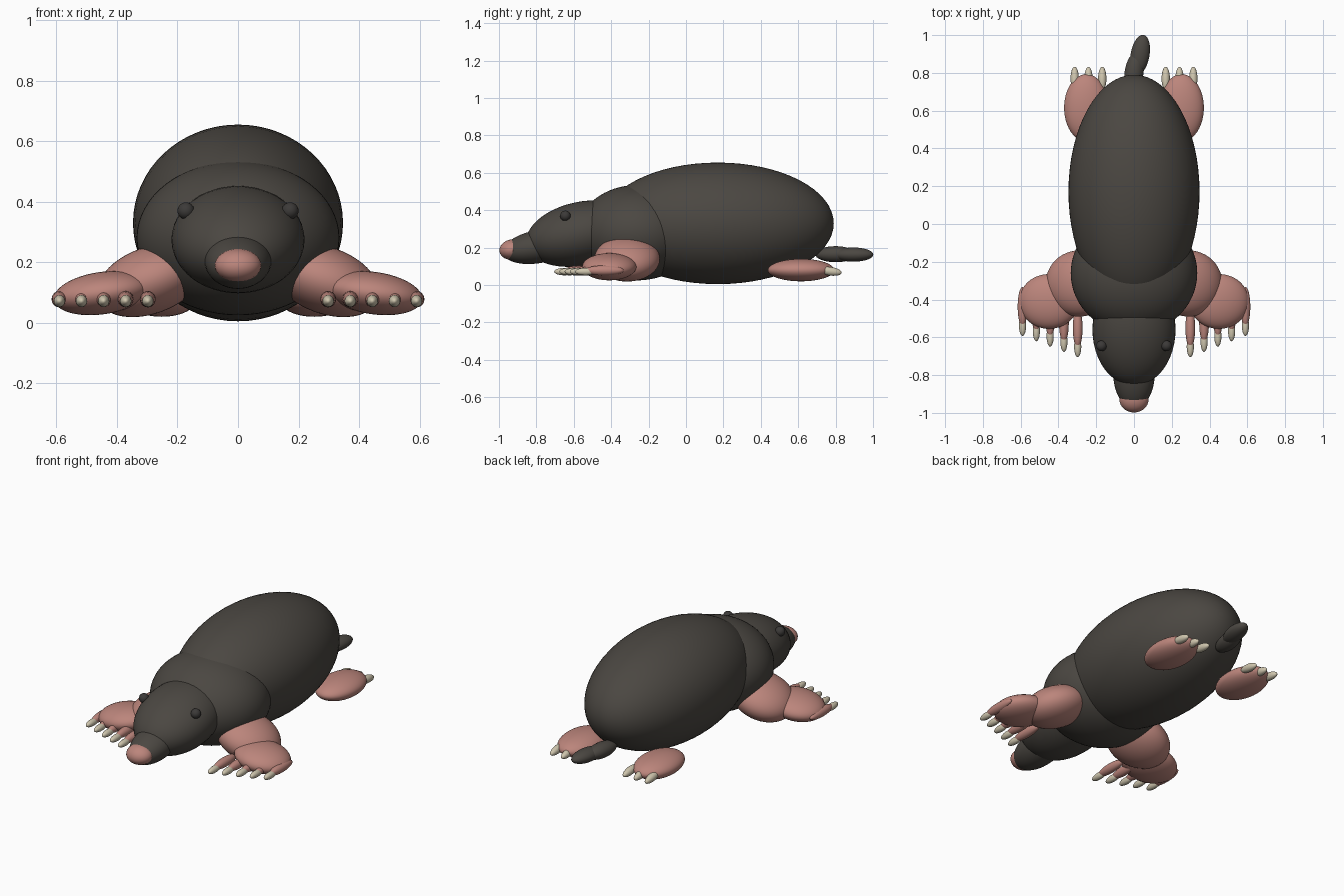
import bpy
from math import radians

cube = bpy.data.objects.get("Cube")
if cube:
    bpy.data.objects.remove(cube, do_unlink=True)


def material(name, rgb):
    mat = bpy.data.materials.new(name)
    mat.use_nodes = True
    mat.diffuse_color = (*rgb, 1)
    mat.node_tree.nodes["Principled BSDF"].inputs["Base Color"].default_value = (*rgb, 1)
    return mat


fur = material("dark fur", (0.07, 0.063, 0.054))
skin = material("pink skin", (0.50, 0.235, 0.20))
claw = material("ivory claw", (0.62, 0.56, 0.42))
eye_black = material("eye black", (0.045, 0.042, 0.04))


def ellipsoid(name, centre, radii, mat, tilt=(0, 0, 0), segments=48):
    """Smooth ellipsoid with its poles along y; tilt is in degrees."""
    bpy.ops.mesh.primitive_uv_sphere_add(segments=segments, ring_count=segments // 2)
    obj = bpy.context.object
    obj.name = name
    for v in obj.data.vertices:
        x, y, z = v.co
        v.co = (x * radii[0], z * radii[1], -y * radii[2])
    obj.location = centre
    obj.rotation_euler = [radians(a) for a in tilt]
    obj.data.materials.append(mat)
    bpy.ops.object.shade_smooth()
    return obj


# Trunk, head and snout
ellipsoid("body", (0, 0.17, 0.33), (0.347, 0.62, 0.325), fur, segments=64)
ellipsoid("shoulders", (0, -0.26, 0.28), (0.335, 0.32, 0.255), fur, segments=64)
ellipsoid("head", (0, -0.56, 0.275), (0.22, 0.30, 0.17), fur, (12, 0, 0))
ellipsoid("snout", (0, -0.79, 0.205), (0.11, 0.19, 0.088), fur, (10, 0, 0))
ellipsoid("nose", (0, -0.93, 0.19), (0.077, 0.068, 0.054), skin, (10, 0, 0), 32)

# Short tail bending to the left
ellipsoid("tail_base", (0, 0.80, 0.165), (0.05, 0.11, 0.043), fur, (0, 0, -8), 32)
ellipsoid("tail_tip", (0.032, 0.895, 0.163), (0.05, 0.108, 0.038), fur, (0, 0, -10), 32)

for side, s in (("left", 1), ("right", -1)):
    ellipsoid(f"{side}_eye", (s * 0.172, -0.645, 0.37), (0.028,) * 3, eye_black, segments=24)

    # Broad digging arm and hand
    ellipsoid(f"{side}_upper_arm", (s * 0.29, -0.315, 0.14), (0.185, 0.175, 0.11),
              skin, (0, s * 20, 0))
    ellipsoid(f"{side}_hand", (s * 0.45, -0.41, 0.098), (0.16, 0.145, 0.07),
              skin, (0, s * 8, 0))

    # Five fingers fanned from the inner to the outer edge
    for i in range(5):
        x = s * (0.298 + 0.073 * i)
        tip = -0.705 + 0.028 * i
        ellipsoid(f"{side}_finger_{i + 1}", (x, tip + 0.155, 0.078),
                  (0.026, 0.105, 0.027), skin, segments=24)
        ellipsoid(f"{side}_finger_claw_{i + 1}", (x, tip + 0.055, 0.072),
                  (0.019, 0.055, 0.02), claw, segments=24)

    # Hind foot with three claws
    ellipsoid(f"{side}_hind_foot", (s * 0.252, 0.615, 0.08), (0.118, 0.178, 0.06), skin)
    for i in range(3):
        ellipsoid(f"{side}_toe_claw_{i + 1}", (s * (0.168 + 0.073 * i), 0.77, 0.074),
                  (0.022, 0.063, 0.023), claw, (-8, 0, 0), 24)
